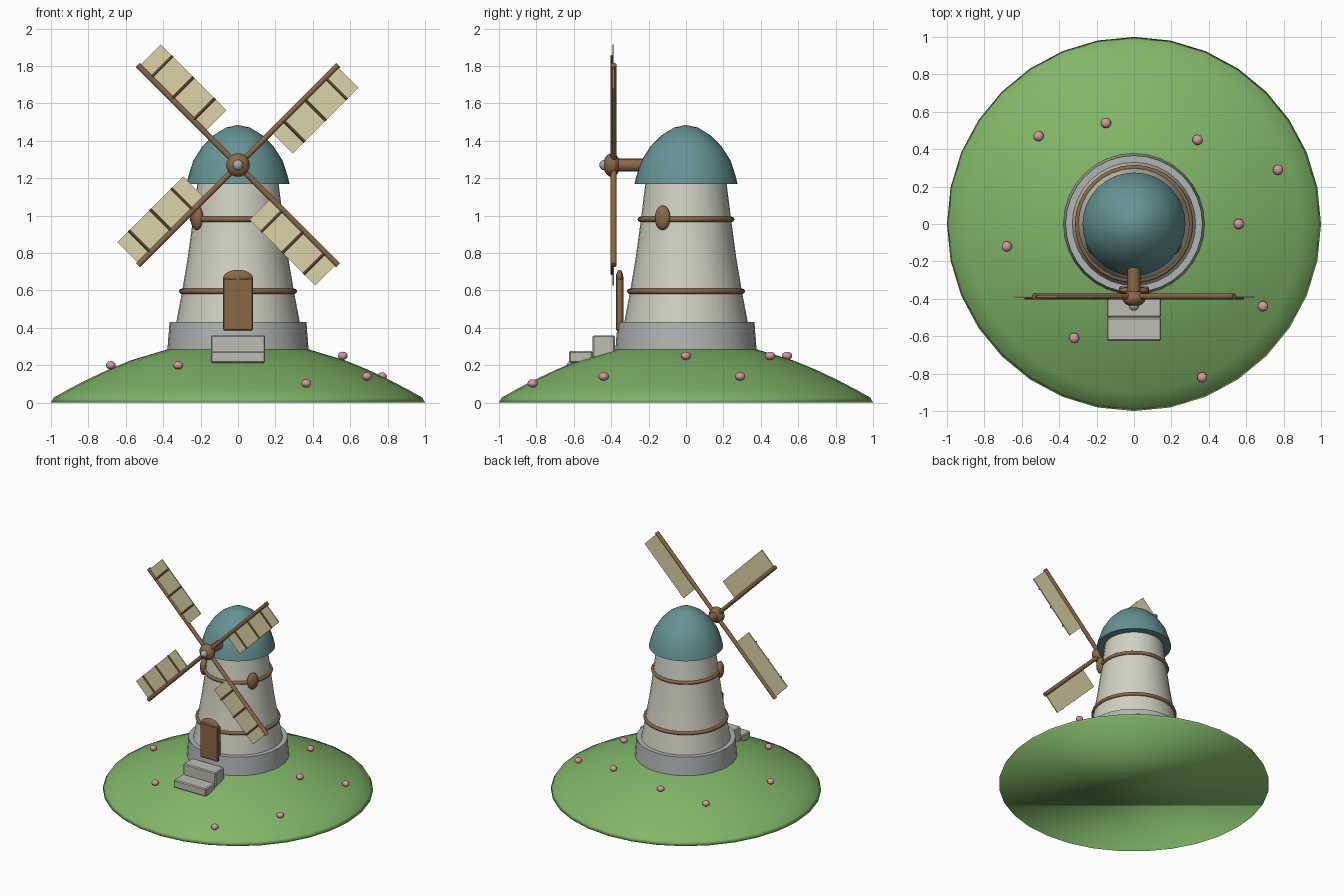
import bpy, bmesh
from math import pi, cos, sin, radians, atan2
from mathutils import Matrix, Vector

if "Cube" in bpy.data.objects:
    bpy.data.objects.remove(bpy.data.objects["Cube"])


def material(name, hex_rgb):
    m = bpy.data.materials.new(name)
    srgb = [int(hex_rgb[i:i + 2], 16) / 255 for i in (0, 2, 4)]
    m.diffuse_color = [c ** 2.2 for c in srgb] + [1]
    m.use_nodes = True
    m.node_tree.nodes["Principled BSDF"].inputs["Base Color"].default_value = m.diffuse_color
    return m


GRASS = material("grass", "80B567")
PLASTER = material("plaster", "CFCFC0")
STONE = material("stone", "AEB4B2")
STEP = material("step_stone", "BCBCB0")
TEAL = material("roof_teal", "669294")
WOOD = material("wood", "8A6848")
CLOTH = material("sailcloth", "DDD2A6")
PINK = material("petal", "DC94A0")
STEEL = material("steel", "A5ABB0")


def finish(name, bm, mat, angle=40):
    bmesh.ops.recalc_face_normals(bm, faces=bm.faces)
    me = bpy.data.meshes.new(name)
    bm.to_mesh(me)
    bm.free()
    ob = bpy.data.objects.new(name, me)
    bpy.context.collection.objects.link(ob)
    me.materials.append(mat)
    bpy.ops.object.select_all(action='DESELECT')
    ob.select_set(True)
    bpy.context.view_layer.objects.active = ob
    if angle is None:
        bpy.ops.object.shade_smooth()
    elif angle:
        bpy.ops.object.shade_smooth_by_angle(angle=radians(angle))
    return ob


def lathe(name, profile, mat, n=32, angle=40, loop=False):
    """Revolve (radius, height) points; open ends are capped."""
    bm = bmesh.new()
    rings = []
    for r, z in profile:
        if r == 0:
            rings.append([bm.verts.new((0, 0, z))] * n)
        else:
            rings.append([bm.verts.new((r * cos(2 * pi * i / n), r * sin(2 * pi * i / n), z))
                          for i in range(n)])
    pairs = list(zip(rings, rings[1:])) + ([(rings[-1], rings[0])] if loop else [])
    for a, b in pairs:
        for i in range(n):
            j = (i + 1) % n
            bm.faces.new(list(dict.fromkeys((a[i], a[j], b[j], b[i]))))
    if not loop:
        for ring, (r, z) in ((rings[0], profile[0]), (rings[-1], profile[-1])):
            if r:
                bm.faces.new(ring)
    return finish(name, bm, mat, angle)


def box(name, lo, hi, mat, bevel=0, M=Matrix()):
    lo, hi = Vector(lo), Vector(hi)
    bm = bmesh.new()
    bmesh.ops.create_cube(bm, size=1, matrix=M @ Matrix.Translation((lo + hi) / 2)
                          @ Matrix.Diagonal((*(hi - lo), 1)))
    if bevel:
        bmesh.ops.bevel(bm, geom=bm.edges[:], offset=bevel, segments=1, affect='EDGES')
    return finish(name, bm, mat, 0)


def ball(name, loc, radii, mat, spin=0, u=16, v=10):
    bm = bmesh.new()
    bmesh.ops.create_uvsphere(bm, u_segments=u, v_segments=v, radius=1,
                              matrix=Matrix.Translation(loc) @ Matrix.Rotation(spin, 4, 'Z')
                              @ Matrix.Diagonal((*radii, 1)))
    return finish(name, bm, mat, None)


def rod(name, a, b, r, mat, M=Matrix(), n=10):
    a, b = Vector(a), Vector(b)
    d = b - a
    bm = bmesh.new()
    bmesh.ops.create_cone(bm, cap_ends=True, segments=n, radius1=r, radius2=r, depth=d.length,
                          matrix=M @ Matrix.Translation((a + b) / 2)
                          @ d.to_track_quat('Z', 'Y').to_matrix().to_4x4())
    return finish(name, bm, mat)


# Grassy hill
lathe("hill", [(1, 0), (.985, .027), (.9, .075), (.8, .126), (.69, .178), (.57, .227),
               (.37, .287), (.2, .315), (0, .325)], GRASS, angle=None)

# Tower: stone footing, tapering wall, domed cap, wooden hoops
lathe("tower_base", [(.385, .2), (.377, .29), (.366, .43)], STONE)
lathe("tower_wall", [(.335, .4), (.33, .43), (.299, .595), (.268, .78), (.241, .98),
                     (.215, 1.19)], PLASTER)
lathe("cap", [(.275, 1.17), (.266, 1.21), (.238, 1.295), (.19, 1.37), (.13, 1.43),
              (.065, 1.47), (0, 1.485)], TEAL)
for name, r, z in (("lower_hoop", .302, .595), ("upper_hoop", .245, .98)):
    lathe(name, [(r + .014 * cos(t * pi / 4), z + .014 * sin(t * pi / 4)) for t in range(8)],
          WOOD, angle=None, loop=True)

# Door with rounded head, and steps
box("door", (-.08, -.375, .385), (.08, -.335, .665), WOOD, .006)
ball("door_head", (0, -.355, .665), (.08, .02, .045), WOOD, u=20, v=12)
box("upper_step", (-.145, -.5, .24), (.145, -.38, .36), STEP, .007)
box("lower_step", (-.145, -.625, .213), (.145, -.5, .276), STEP, .007)

# Oval windows, mirrored
for side, name in ((-1, "left_window"), (1, "right_window")):
    x, y = side * .22, -.125
    ball(name, (x, y, .988), (.03, .045, .066), WOOD, atan2(y, x))

# Axle and hub
HUB_Z = 1.27
rod("axle", (0, -.39, HUB_Z), (0, -.12, HUB_Z), .034, WOOD, n=16)
ball("hub", (0, -.397, HUB_Z), (.063, .045, .063), WOOD)
ball("hub_tip", (0, -.437, HUB_Z), (.028, .026, .028), STEEL)

# Four sails: spar, cloth panel, three battens
for k in range(4):
    M = Matrix.Translation((0, -.387, HUB_Z)) @ Matrix.Rotation(pi / 4 + k * pi / 2, 4, 'Y')
    rod(f"spar_{k}", (0, 0, 0), (0, 0, .757), .016, WOOD, M)
    box(f"sail_{k}", (.01, -.007, .25), (.164, .001, .747), CLOTH, 0, M)
    for b, u in enumerate((.34, .5, .66)):
        rod(f"batten_{k}_{b}", (0, -.009, u), (.166, -.009, u), .007, WOOD, M, 8)

# Flowers on the slope
for i, (x, y, z) in enumerate(((.56, 0, .25), (.34, .45, .25), (-.15, .54, .25),
                               (-.51, .47, .2), (-.68, -.12, .2), (-.32, -.61, .2),
                               (.69, -.44, .14), (.77, .29, .14), (.365, -.82, .103))):
    ball(f"flower_{i}", (x, y, z), (.028, .028, .022), PINK, u=10, v=6)
